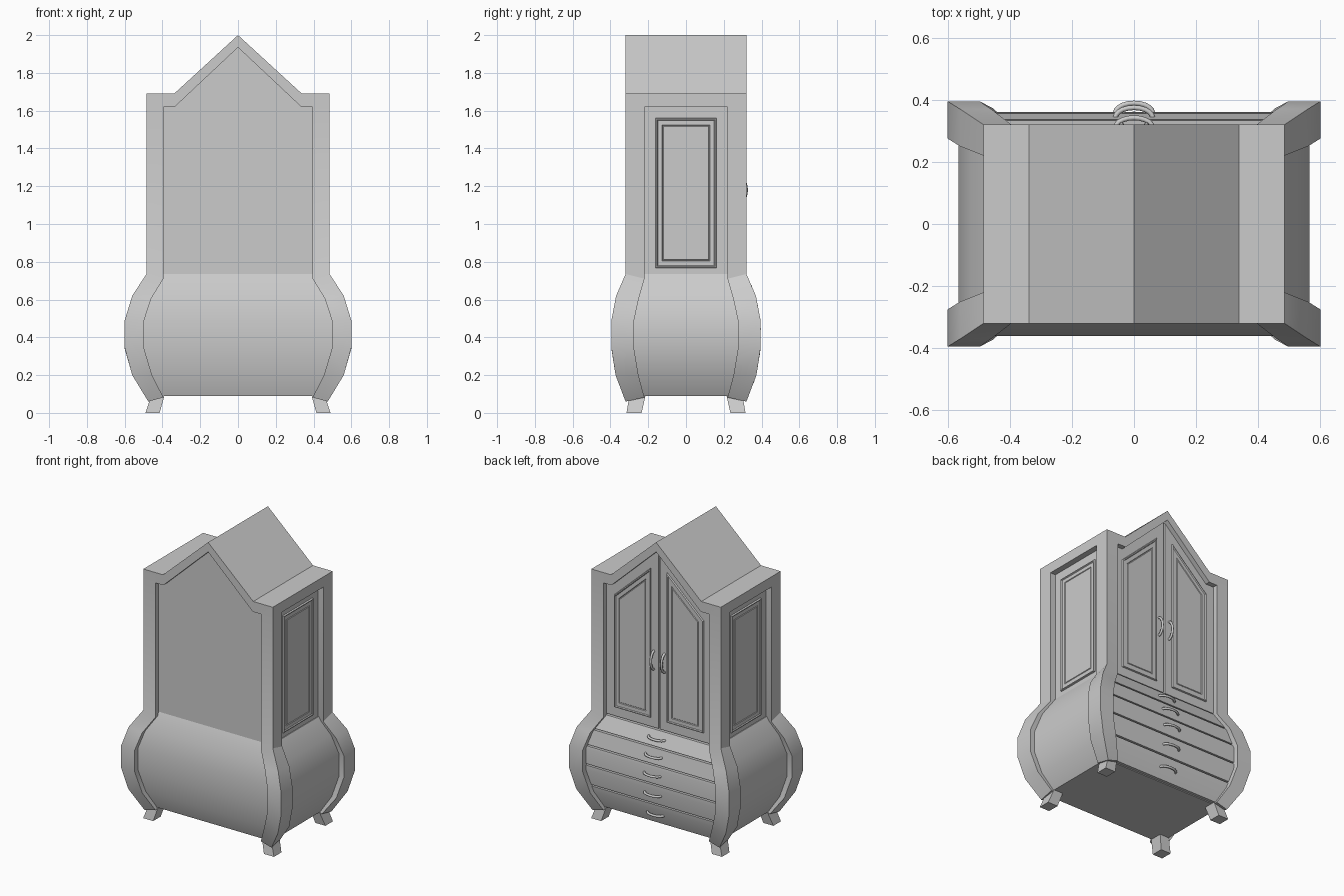
import bpy, bmesh, math
from mathutils import Vector

if "Cube" in bpy.data.objects:
    bpy.data.objects.remove(bpy.data.objects["Cube"])

# Bombe profile: outer height, inner height, outer x, inner x, outer y, inner y
PROFILE = [(0.06, 0.082, 0.475, 0.395, 0.32, 0.22),
           (0.20, 0.20, 0.56, 0.455, 0.373, 0.252),
           (0.345, 0.34, 0.60, 0.497, 0.395, 0.275),
           (0.49, 0.49, 0.60, 0.497, 0.395, 0.275),
           (0.62, 0.605, 0.56, 0.46, 0.37, 0.25),
           (0.735, 0.71, 0.485, 0.395, 0.32, 0.22)]
INSET = 0.035   # how far the body sits behind the posts


def at(z, col):
    """Interpolate a profile column at height z."""
    for a, b in zip(PROFILE, PROFILE[1:]):
        if z <= b[0]:
            t = (z - a[0]) / (b[0] - a[0])
            return a[col] + t * (b[col] - a[col])
    return PROFILE[-1][col]


def finish(name, bm, recalc=True):
    if recalc:
        bmesh.ops.recalc_face_normals(bm, faces=bm.faces[:])
    me = bpy.data.meshes.new(name)
    bm.to_mesh(me)
    bm.free()
    me.shade_smooth()
    me.set_sharp_from_angle(angle=math.radians(32))
    ob = bpy.data.objects.new(name, me)
    bpy.context.collection.objects.link(ob)
    return ob


def mirror(ob, x=True, y=False):
    mod = ob.modifiers.new("mirror", 'MIRROR')
    mod.use_axis = (x, y, False)
    mod.use_mirror_merge = False
    return ob


def rect(x0, x1, y0, y1, z):
    return [(x0, y0, z), (x1, y0, z), (x1, y1, z), (x0, y1, z)]


def loft(name, rings):
    """Skin a stack of equal-sized loops and cap both ends."""
    bm = bmesh.new()
    loops = [[bm.verts.new(p) for p in r] for r in rings]
    n = len(loops[0])
    for a, b in zip(loops, loops[1:]):
        for i in range(n):
            j = (i + 1) % n
            bm.faces.new((a[i], a[j], b[j], b[i]))
    bm.faces.new(loops[0])
    bm.faces.new(loops[-1])
    return finish(name, bm)


def prism(name, outline, y0, y1):
    """Extrude an x-z outline along y."""
    return loft(name, [[(x, y, z) for x, z in outline] for y in (y0, y1)])


def panel(name, pts, outward):
    """Stepped moulding around a flat field, built by repeated insets."""
    bm = bmesh.new()
    f = bm.faces.new([bm.verts.new(p) for p in pts])
    f.normal_update()
    if f.normal.dot(Vector(outward)) < 0:
        f.normal_flip()
    for thick, depth in [(0.003, 0.010), (0.006, 0), (0.004, -0.006), (0.023, 0),
                         (0.004, -0.005), (0.004, 0.005)]:
        bmesh.ops.inset_individual(bm, faces=[f], thickness=thick, depth=depth,
                                   use_even_offset=True)
        f.normal_update()
    return finish(name, bm, recalc=False)


def handle(name, centre, along, half, reach):
    """Bow-shaped pull made from a round-bevelled curve, bulging to +y."""
    cu = bpy.data.curves.new(name, 'CURVE')
    cu.dimensions = '3D'
    cu.bevel_depth = 0.008
    cu.bevel_resolution = 2
    cu.use_fill_caps = True
    sp = cu.splines.new('POLY')
    sp.points.add(10)
    for i, p in enumerate(sp.points):
        a = math.pi * i / 10
        co = (Vector(centre) - Vector(along) * half * math.cos(a)
              + Vector((0, reach * math.sin(a), 0)))
        p.co = (*co, 1)
    ob = bpy.data.objects.new(name, cu)
    bpy.context.collection.objects.link(ob)


def gable(w, top, shoulder, peak):
    return [(w, top), (shoulder, top), (0, peak), (-shoulder, top), (-w, top)]


# Corner posts: swelling legs running straight up to the cornice
rings = []
for zo, zi, xo, xi, yo, yi in PROFILE + [(1.69, 1.69, 0.485, 0.395, 0.32, 0.22)]:
    rings.append([(xi, yi, zi), (xo, yi, zi), (xo, yo, zo), (xi, yo, zi)])
mirror(loft("corner_post", rings), True, True)

# Splayed feet
mirror(loft("foot", [rect(0.415, 0.49, 0.235, 0.315, 0),
                     rect(0.39, 0.46, 0.215, 0.30, 0.09)]), True, True)

# Lower body, set slightly back on the drawer side
rings = []
for z in [0.09] + [p[0] for p in PROFILE[1:]]:
    hx, hy = at(z, 2) - INSET, at(z, 4) - INSET
    rings.append(rect(-hx, hx, -hy, hy - 0.02, z))
loft("lower_body", rings)

# Upper body with gabled top
prism("upper_body", [(-0.445, 0.70), (0.445, 0.70)] + gable(0.445, 1.66, 0.335, 1.97),
      -0.285, 0.265)

# Roof and cornice band
prism("roof", gable(0.485, 1.69, 0.338, 2.0) + gable(0.395, 1.62, 0.335, 1.935)[::-1],
      -0.32, 0.32)
# Side rails above the side panels
mirror(loft("side_rail", [rect(0.39, 0.485, -0.25, 0.25, 1.62),
                          rect(0.39, 0.485, -0.25, 0.25, 1.69)]))

# Side panels
x = 0.445
mirror(panel("side_panel", [(x, -0.162, 0.767), (x, 0.162, 0.767),
                            (x, 0.162, 1.56), (x, -0.162, 1.56)], (1, 0, 0)))

# Doors with moulded panels
y = 0.287
mirror(prism("door", [(0.006, 0.725), (0.41, 0.725), (0.41, 1.63),
                      (0.335, 1.63), (0.006, 1.94)], 0.26, y))
mirror(panel("door_panel", [(0.06, y, 0.785), (0.335, y, 0.785),
                            (0.335, y, 1.545), (0.06, y, 1.80)], (0, 1, 0)))
for s in (-1, 1):
    handle("door_handle", (s * 0.04, y - 0.003, 1.18), (0, 0, 1), 0.062, 0.036)

# Drawers following the swell, each with a pull
edges = [0.09, 0.24, 0.38, 0.51, 0.62, 0.722]
for i, (a, b) in enumerate(zip(edges, edges[1:])):
    a, b = a + 0.005, b - 0.005
    rings = []
    for z in [a] + [p[0] for p in PROFILE if a < p[0] < b] + [b]:
        w, hy = at(z, 3) + 0.03, at(z, 4) - INSET
        rings.append(rect(-w, w, hy - 0.05, hy, z))
    loft(f"drawer_{i + 1}", rings)
    z = (a + b) / 2
    handle("drawer_handle", (0, at(z, 4) - INSET - 0.003, z), (1, 0, 0), 0.06, 0.032)
